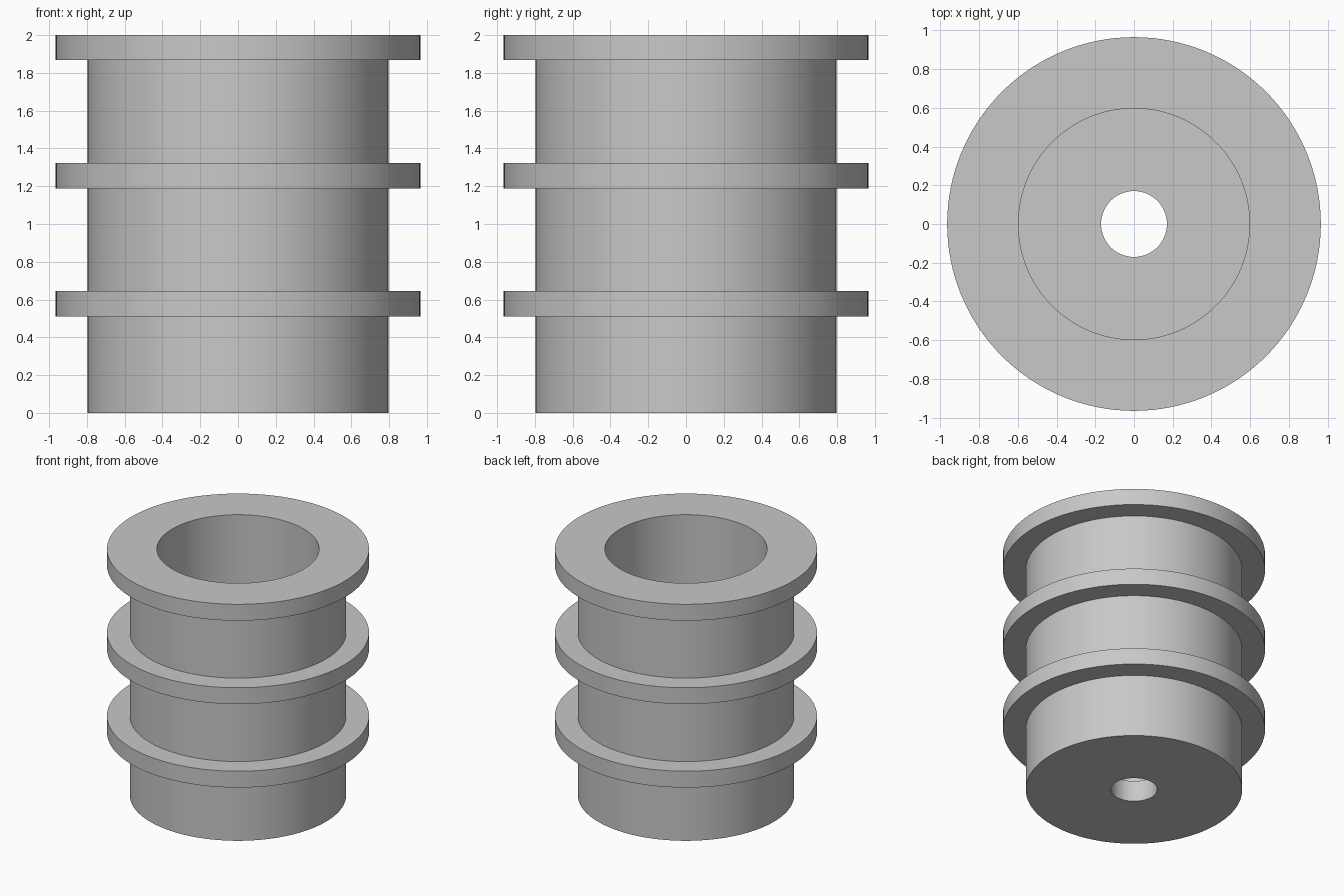
import bpy
import bmesh
import math

cube = bpy.data.objects.get("Cube")
if cube:
    bpy.data.objects.remove(cube, do_unlink=True)

SEGMENTS = 128
HEIGHT = 2.0
BODY_R, FLANGE_R, CAVITY_R, HOLE_R = 0.797, 0.965, 0.597, 0.17
FLOOR = 0.17
FLANGE_H = 0.133
FLANGE_BASES = (0.511, 1.189, HEIGHT - FLANGE_H)

grey = bpy.data.materials.new("plain_grey")
grey.use_nodes = True
colour = (0.58, 0.58, 0.58, 1)
grey.diffuse_color = colour
grey.node_tree.nodes["Principled BSDF"].inputs["Base Color"].default_value = colour

# Closed half section: bottom, flanged outer wall, rim, cavity, floor, drain hole
profile = [(HOLE_R, 0), (BODY_R, 0)]
for base in FLANGE_BASES:
    top = base + FLANGE_H
    profile += [(BODY_R, base), (FLANGE_R, base), (FLANGE_R, top)]
    if top < HEIGHT - 0.01:
        profile.append((BODY_R, top))
profile += [(CAVITY_R, HEIGHT), (CAVITY_R, FLOOR), (HOLE_R, FLOOR)]

# Revolve the section around the vertical axis
bm = bmesh.new()
verts = [bm.verts.new((r, 0, z)) for r, z in profile]
edges = [bm.edges.new((a, b)) for a, b in zip(verts, verts[1:] + verts[:1])]
bmesh.ops.spin(bm, geom=verts + edges, cent=(0, 0, 0), axis=(0, 0, 1),
               angle=math.tau, steps=SEGMENTS, use_merge=False)
bmesh.ops.remove_doubles(bm, verts=bm.verts[:], dist=0.0001)
bmesh.ops.recalc_face_normals(bm, faces=bm.faces[:])

mesh = bpy.data.meshes.new("flanged_sleeve")
bm.to_mesh(mesh)
bm.free()
mesh.materials.append(grey)
sleeve = bpy.data.objects.new("flanged_sleeve", mesh)
bpy.context.collection.objects.link(sleeve)

# Smooth walls with crisp rims
bpy.ops.object.select_all(action="DESELECT")
sleeve.select_set(True)
bpy.context.view_layer.objects.active = sleeve
bpy.ops.object.shade_smooth_by_angle(angle=math.radians(30))
